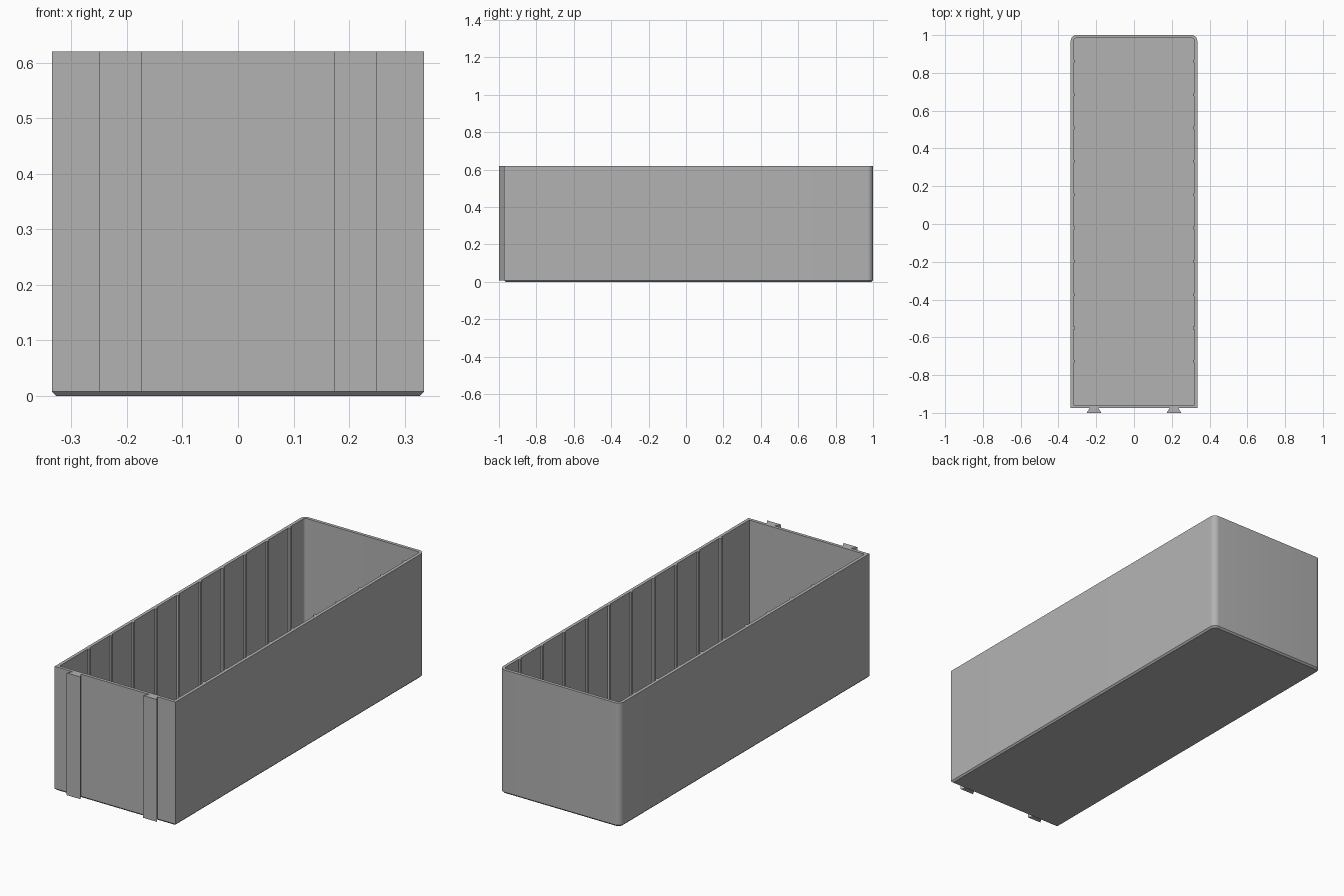
import bpy, bmesh, math

cube = bpy.data.objects.get("Cube")
if cube:
    bpy.data.objects.remove(cube, do_unlink=True)

grey = bpy.data.materials.new("light grey plastic")
grey.use_nodes = True
colour = (0.45, 0.45, 0.45, 1)
grey.diffuse_color = colour
grey.node_tree.nodes["Principled BSDF"].inputs["Base Color"].default_value = colour

HALF_X, FRONT, BACK, TOP = 0.335, -0.973, 1.0, 0.62
WALL, CHAMFER, RADIUS = 0.016, 0.008, 0.03


def outline(inset):
    """Plan of the box: square front corners, rounded back corners."""
    x, r = HALF_X - inset, RADIUS - inset
    pts = [(-x, FRONT + inset), (x, FRONT + inset)]
    for side in (0, 1):
        for i in range(9):
            a = math.pi / 2 * (side + i / 8)
            cx = (HALF_X - RADIUS) * (1 - 2 * side)
            pts.append((cx + r * math.cos(a), BACK - RADIUS + r * math.sin(a)))
    return pts


def loft(name, sections):
    """Skin a stack of (plan, height) sections and cap both ends."""
    bm = bmesh.new()
    rings = [[bm.verts.new((x, y, z)) for x, y in plan] for plan, z in sections]
    for low, high in zip(rings, rings[1:]):
        for i in range(len(low)):
            j = (i + 1) % len(low)
            bm.faces.new((low[i], low[j], high[j], high[i]))
    bm.faces.new(rings[0][::-1])
    bm.faces.new(rings[-1])
    bmesh.ops.recalc_face_normals(bm, faces=bm.faces)
    mesh = bpy.data.meshes.new(name)
    bm.to_mesh(mesh)
    bm.free()
    mesh.materials.append(grey)
    obj = bpy.data.objects.new(name, mesh)
    bpy.context.collection.objects.link(obj)
    return obj


# Open drawer shell: chamfered base, outer walls, rim, inner walls, floor
shell = loft("drawer_shell", [
    (outline(CHAMFER), 0), (outline(0), CHAMFER), (outline(0), TOP),
    (outline(WALL), TOP), (outline(WALL), WALL)])
bpy.context.view_layer.objects.active = shell
shell.select_set(True)
bpy.ops.object.shade_smooth_by_angle(angle=math.radians(30))

for side, label in ((1, "left"), (-1, "right")):
    # Dovetail rail on the front, wider at its outer face
    rail = [(0.173, -1), (0.25, -1), (0.233, FRONT + 0.002), (0.19, FRONT + 0.002)]
    loft(f"front_rail_{label}",
         [([(side * x, y) for x, y in rail], z) for z in (CHAMFER, TOP)])

    # Slim divider ribs along the inner side wall
    wall_x = HALF_X - WALL
    for n in range(10):
        y = -0.727 + n * 0.1765
        rib = [(wall_x + 0.002, y - 0.01), (wall_x - 0.007, y - 0.006),
               (wall_x - 0.007, y + 0.006), (wall_x + 0.002, y + 0.01)]
        loft(f"divider_rib_{label}_{n + 1}",
             [([(side * x, v) for x, v in rib], z) for z in (WALL - 0.002, TOP)])
